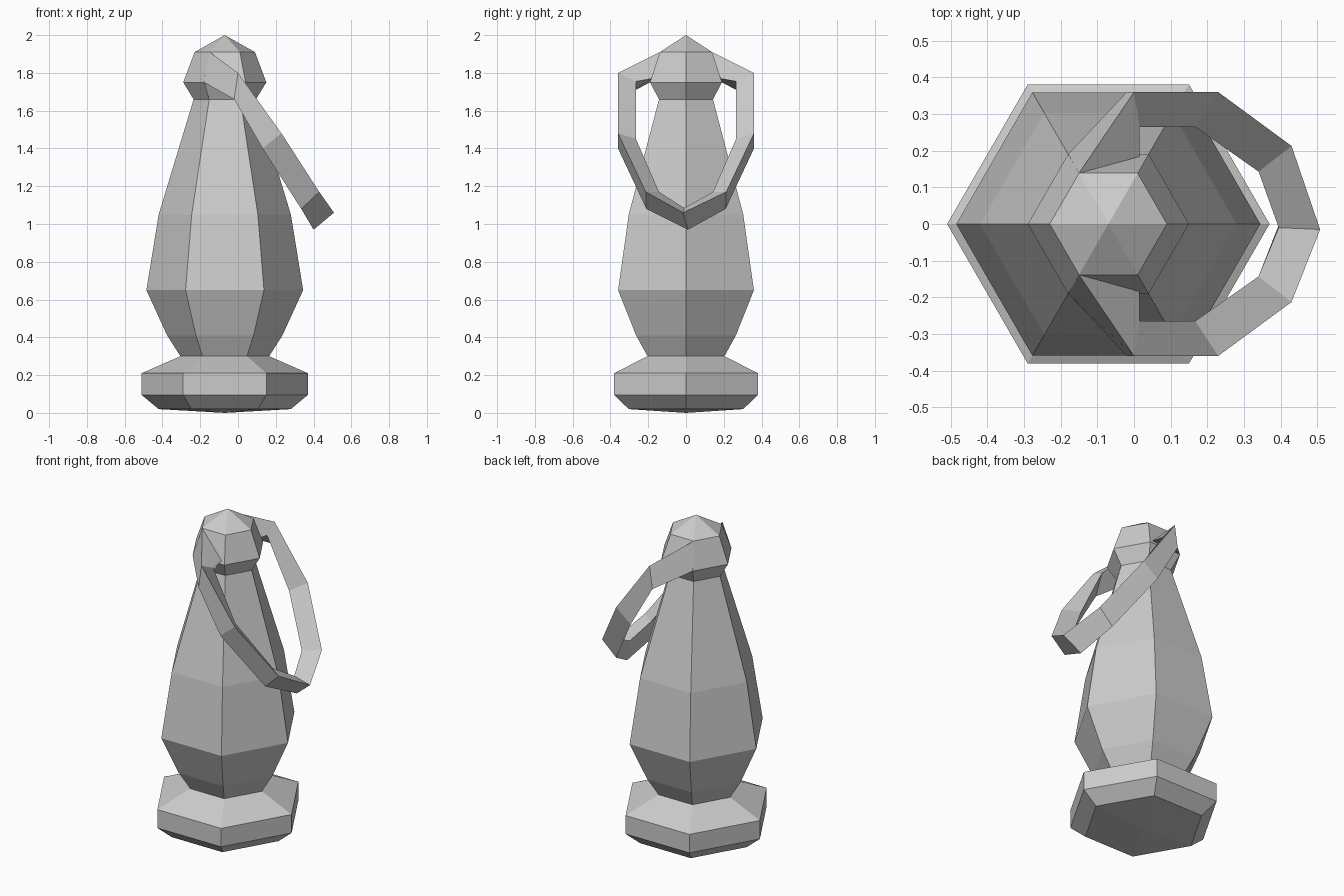
import bpy, bmesh
from math import cos, sin, pi

if "Cube" in bpy.data.objects:
    bpy.data.objects.remove(bpy.data.objects["Cube"])

CX = -0.07  # lathe axis


def finish(name, bm):
    bmesh.ops.recalc_face_normals(bm, faces=bm.faces)
    me = bpy.data.meshes.new(name)
    bm.to_mesh(me)
    bm.free()
    ob = bpy.data.objects.new(name, me)
    bpy.context.collection.objects.link(ob)
    return ob


def bridge(bm, rings):
    for a, b in zip(rings, rings[1:]):
        n = len(a)
        for i in range(n):
            j = (i + 1) % n
            bm.faces.new((a[i], a[j], b[j], b[i]))


def hex_lathe(name, profile, bottom, top):
    """Six-sided turned shape, closed by a shallow point at each end."""
    bm = bmesh.new()
    rings = [[bm.verts.new((CX + r * cos(i * pi / 3), r * sin(i * pi / 3), z))
              for i in range(6)] for r, z in profile]
    bridge(bm, rings)
    for ring, z in ((rings[0], bottom), (rings[-1], top)):
        tip = bm.verts.new((CX, 0, z))
        for i in range(6):
            bm.faces.new((ring[i], ring[(i + 1) % 6], tip))
    return finish(name, bm)


# Foot, body and head share one continuous hexagonal profile
hex_lathe("turned_body", [
    (0.35, 0.02), (0.44, 0.095), (0.44, 0.21),   # foot
    (0.235, 0.30), (0.305, 0.41), (0.415, 0.65),  # belly
    (0.35, 1.05), (0.165, 1.66),                  # neck
    (0.22, 1.75), (0.16, 1.91)], 0.0, 2.0)        # head

# Three-sided strap looping from both sides of the head: outer top, outer bottom, inner
half = [
    [(-0.15, 0.139, 1.91), (-0.18, 0.19, 1.75), (0.015, 0.18, 1.77)],
    [(0.00, 0.36, 1.80), (-0.02, 0.36, 1.66), (0.015, 0.265, 1.755)],
    [(0.23, 0.36, 1.48), (0.13, 0.36, 1.40), (0.167, 0.265, 1.45)],
    [(0.43, 0.213, 1.17), (0.335, 0.21, 1.08), (0.34, 0.143, 1.17)],
]
middle = [(0.508, -0.015, 1.06), (0.40, 0.01, 0.97), (0.395, -0.01, 1.085)]
mirrored = [[(x, -y, z) for x, y, z in s] for s in reversed(half)]
bm = bmesh.new()
rings = [[bm.verts.new(p) for p in s] for s in half + [middle] + mirrored]
bridge(bm, rings)
for end in (rings[0], rings[-1]):
    bm.faces.new(end)
finish("strap_handle", bm)
